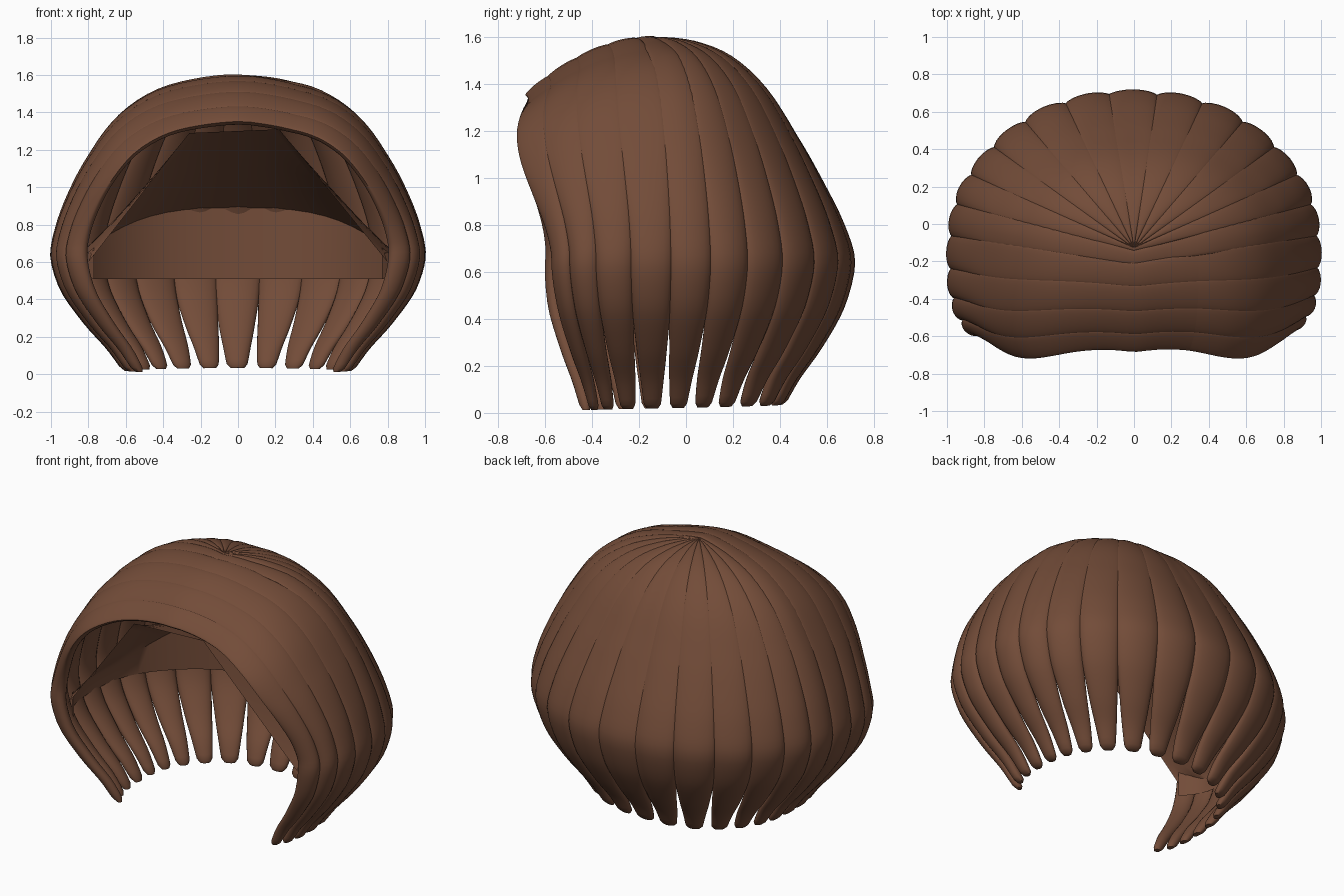
import bpy, bmesh, math
from mathutils import Vector

if "Cube" in bpy.data.objects:
    bpy.data.objects.remove(bpy.data.objects["Cube"])

mat = bpy.data.materials.new("brown_hair")
mat.diffuse_color = (0.17, 0.072, 0.04, 1)
mat.use_nodes = True
mat.node_tree.nodes["Principled BSDF"].inputs["Base Color"].default_value = mat.diffuse_color

# Vertical profile of a lock: (fraction of outline reached, height)
PROFILE = [(-.22, 1.575), (0, 1.598), (.22, 1.575), (.42, 1.51), (.6, 1.375), (.75, 1.18), (.87, .98),
           (.96, .8), (1, .64), (.945, .45), (.83, .27), (.72, .13), (.65, .01)]
WIDEST = 7
# Widest plan outline, from back centre round to the front edge (one side)
OUTLINE = [(-.24, .67), (0, .68), (.24, .66), (.47, .59), (.66, .47), (.8, .33), (.9, .18), (.95, .02),
           (.965, -.15), (.96, -.31), (.93, -.44), (.87, -.53), (.79, -.59)]
# Where each lock crosses the centre line on top
ROOT_Y = [(-.13,)] * 7 + [(-.17,), (-.27,), (-.4,), (-.53,), (-.64,), (-.71,)]


def spline(pts, t):
    """Catmull-Rom through pts, t = 0 at the second point."""
    t += 1
    i = max(0, min(len(pts) - 2, int(math.floor(t))))
    f = t - i
    a, b, c, d = [pts[max(0, min(len(pts) - 1, j))] for j in (i - 1, i, i + 1, i + 2)]
    return [.5 * (2 * q + (r - p) * f + (2 * p - 5 * q + 4 * r - s) * f * f
                  + (3 * q - p - 3 * r + s) * f ** 3) for p, q, r, s in zip(a, b, c, d)]


def surface(side, u, s):
    """Point on the hair envelope: u runs back to front, s runs crown to tip."""
    r, z = spline(PROFILE, abs(s))
    fx, fy = spline(OUTLINE, u)
    ry = spline(ROOT_Y, abs(u))[0]
    g = max(0, (abs(u) - 6.5) / 4)
    w = min(1, abs(u) / 6)
    if s < WIDEST:
        # fuller dome at the sides, slightly flatter at the back
        r += (.5 * w * r - .1 * (1 - w)) * r * (1 - r)
        y = ry + (fy - ry) * r - .115 * g * math.sin(math.pi * min(1, max(0, r) ** 2.2))
    else:
        y = -.13 + (fy + .13) * r
    x = fx * r - .035 * w * max(0, (abs(s) - 8) / 3)
    if side < 0:
        y -= .04 * g * max(0, min(1, (s - 5) / 3))
    z -= .26 * ((ry + .13) / .57) ** 2 * max(0, min(1, (z - .64) / .95))
    z += .025 * (1 - abs(u) / 11) * max(0, (s - 8) / 3)
    return Vector((side * x * (1 if s >= 0 else -1), y, z))


def outward(p):
    return (p - Vector((0, -.13, min(p.z, .7)))).normalized()


def finish(name, bm):
    bmesh.ops.recalc_face_normals(bm, faces=bm.faces)
    me = bpy.data.meshes.new(name)
    bm.to_mesh(me)
    bm.free()
    me.polygons.foreach_set("use_smooth", [True] * len(me.polygons))
    me.set_sharp_from_angle(angle=math.radians(50))
    me.materials.append(mat)
    ob = bpy.data.objects.new(name, me)
    bpy.context.collection.objects.link(ob)
    return ob


def lock(name, side, i, start):
    """One lens-shaped lock that follows the envelope and narrows at its tip."""
    bm = bmesh.new()
    rings = []
    n, k = 44, 10
    for a in range(n + 1):
        s = start + (11 - start) * a / n
        low = max(0, min(1, (s - 4) / 3))
        tip = max(0, (s - 7) / 4)
        half = .55 - .05 * min(1, tip * 2) - .2 * tip ** 2.5
        thin = 1 - .4 * tip ** 3
        if a == n:                       # rounded end
            half *= .75
            thin *= .6
        root = .008 * max(0, 1 - a / 4)
        ring = []
        for b in range(2 * k):
            ang = math.pi * b / k
            w = math.cos(ang)
            p = surface(side, i + half * w, s)
            h = math.sin(ang)
            off = (.008 + .032 * low) * h * thin if h >= 0 else .05 * h * thin
            ring.append(bm.verts.new(p + outward(p) * (off - root)))
        rings.append(ring)
    for p, q in zip(rings, rings[1:]):
        for b in range(2 * k):
            c = (b + 1) % (2 * k)
            bm.faces.new((p[b], p[c], q[c], q[b]))
    bm.faces.new(rings[0])
    bm.faces.new(rings[-1])
    finish(name, bm)


# Locks: back ones radiate from the crown, front ones start at the side parting
lock("back_lock", 1, 0, 0)
for side, label in ((1, "right"), (-1, "left")):
    for i in range(1, 11):
        parting = 0 if i < 6 else (.8 if i == 6 else 1.5)
        lock(f"{label}_lock_{i}", side, i, parting * side)

# Inner scalp: curved back wall with a flat lower edge, then a ceiling sloping up to the forehead
FRONT = [(-.8, -.55, .6), (-.26, -.66, 1.29), (.22, -.66, 1.31), (.8, -.55, .6)]
bm = bmesh.new()
cols = []
m = 48
for a in range(m + 1):
    t = a / m
    u = (2 * t - 1) * 10.4
    side = 1 if u > 0 else -1
    p = surface(side, abs(u), WIDEST + .3)
    p = Vector((p.x * .93, -.13 + (p.y + .13) * .87, .51))
    crest = p.copy()
    crest.z = .89 - .29 * min(1, abs(p.x) / .87) ** 3 - .02 * max(0, -p.y)
    f = min(2.999, t * 3)
    j = int(f)
    front = Vector(FRONT[j]).lerp(Vector(FRONT[j + 1]), f - j)
    col = [p, crest] + [crest.lerp(front, c / 4) for c in range(1, 5)]
    cols.append([bm.verts.new(v) for v in col])
for p, q in zip(cols, cols[1:]):
    for b in range(5):
        bm.faces.new((p[b], q[b], q[b + 1], p[b + 1]))
finish("inner_scalp", bm)
